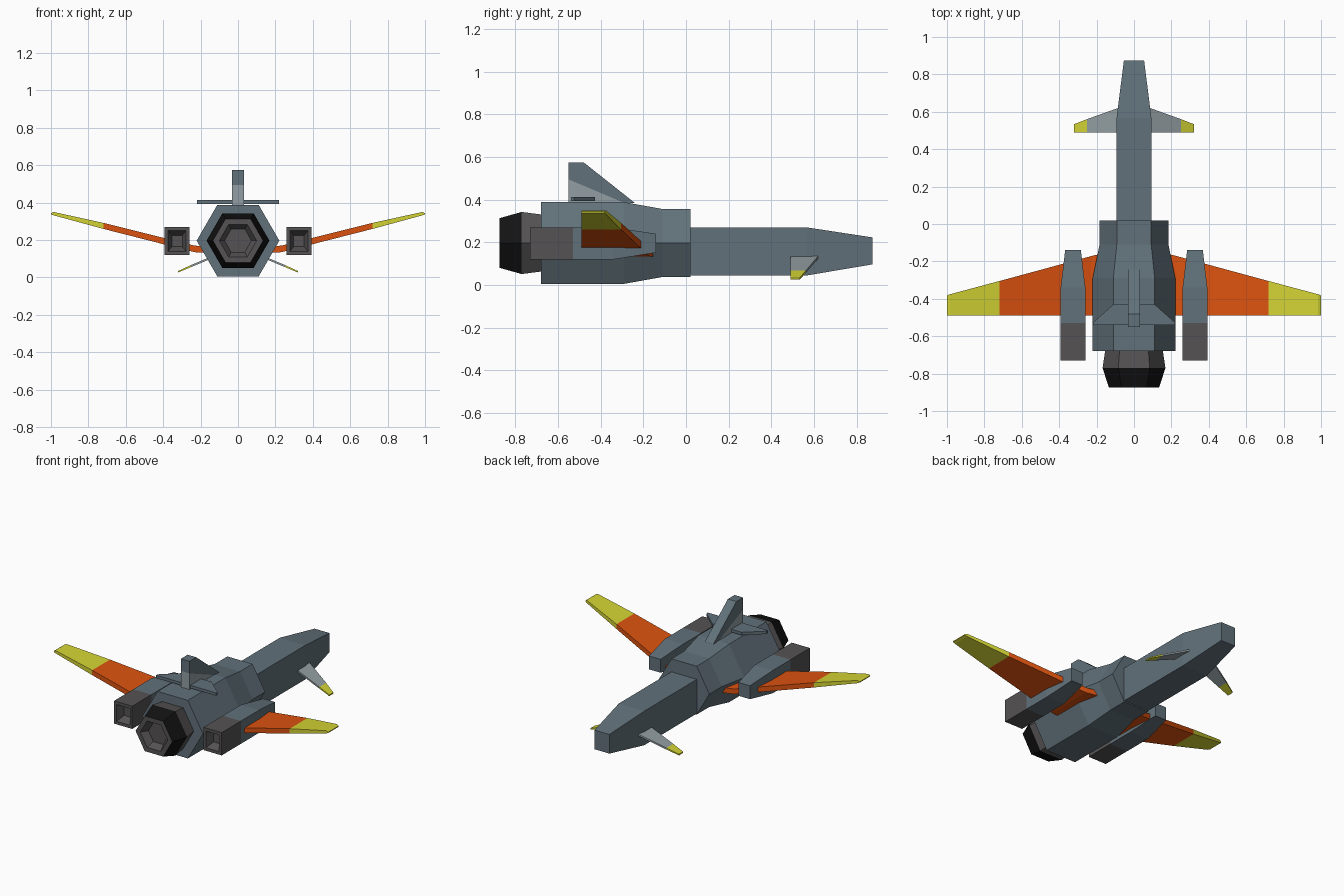
import bpy, bmesh
from math import cos, sin, pi

if "Cube" in bpy.data.objects:
    bpy.data.objects.remove(bpy.data.objects["Cube"])


def mat(name, r, g, b):
    m = bpy.data.materials.new(name)
    m.diffuse_color = (r, g, b, 1)
    m.use_nodes = True
    m.node_tree.nodes["Principled BSDF"].inputs["Base Color"].default_value = m.diffuse_color
    return m


BLUE = mat("blue_grey", 0.12, 0.165, 0.195)
ORANGE = mat("orange", 0.72, 0.085, 0.005)
YELLOW = mat("yellow", 0.65, 0.65, 0.035)
PALE = mat("pale_grey", 0.29, 0.34, 0.36)
DARK = mat("dark_grey", 0.09, 0.085, 0.085)
BLACK = mat("black", 0.006, 0.006, 0.006)


def loft(name, rings, mats, mirror=False):
    """Skin equal-length rings; mats holds one material per segment."""
    me = bpy.data.meshes.new(name)
    ob = bpy.data.objects.new(name, me)
    bpy.context.collection.objects.link(ob)
    slots = list(dict.fromkeys(mats))
    for m in slots:
        me.materials.append(m)
    bm = bmesh.new()
    vs = [[bm.verts.new(p) for p in ring] for ring in rings]
    n = len(vs[0])
    for a, b, m in zip(vs, vs[1:], mats):
        for i in range(n):
            j = (i + 1) % n
            bm.faces.new((a[i], a[j], b[j], b[i])).material_index = slots.index(m)
    bm.faces.new(vs[0]).material_index = slots.index(mats[0])
    bm.faces.new(vs[-1]).material_index = slots.index(mats[-1])
    bmesh.ops.recalc_face_normals(bm, faces=bm.faces)
    bm.to_mesh(me)
    bm.free()
    if mirror:
        ob.modifiers.new("Mirror", 'MIRROR').use_mirror_merge = False
    return ob


def hexagon(y, r, z=0.197):
    return [(r * cos(k * pi / 3), y, z + r * sin(k * pi / 3)) for k in range(6)]


def rect(y, hw, z0, z1, x=0):
    return [(x - hw, y, z0), (x + hw, y, z0), (x + hw, y, z1), (x - hw, y, z1)]


def section(x, back, front, z0, z1, zf0=None, zf1=None):
    return [(x, back, z0), (x, front, z0 if zf0 is None else zf0),
            (x, front, z1 if zf1 is None else zf1), (x, back, z1)]


def plate(name, outline, axis, a, b, m):
    place = (lambda p, t: (t, *p)) if axis == 'X' else (lambda p, t: (*p, t))
    return loft(name, [[place(p, t) for p in outline] for t in (a, b)], [m])


# Hexagonal rear hull and box-shaped nose
loft("rear_hull", [hexagon(y, r) for y, r in
     ((-0.68, 0.221), (-0.29, 0.221), (-0.11, 0.184), (0.02, 0.184))], [BLUE] * 3)
loft("nose", [rect(0.0, 0.093, 0.045, 0.27), rect(0.567, 0.093, 0.045, 0.27),
              rect(0.875, 0.054, 0.097, 0.223)], [BLUE] * 2)

# Main nozzle with recessed end
loft("main_nozzle", [hexagon(y, r) for y, r in
     ((-0.67, 0.153), (-0.77, 0.168), (-0.875, 0.134), (-0.875, 0.1), (-0.83, 0.072))],
     [DARK, BLACK, DARK, DARK])

# Side engines: tapered front and recessed exhaust
loft("side_engine", [
    rect(-0.14, 0.042, 0.152, 0.24, 0.326), rect(-0.34, 0.066, 0.12, 0.27, 0.326),
    rect(-0.53, 0.066, 0.12, 0.27, 0.326), rect(-0.73, 0.066, 0.12, 0.27, 0.326),
    rect(-0.73, 0.048, 0.14, 0.25, 0.326), rect(-0.68, 0.028, 0.165, 0.225, 0.326)],
    [BLUE, BLUE, DARK, DARK, DARK], True)

# Main wings with coloured tips
loft("wing", [
    section(0.10, -0.49, -0.14, 0.132, 0.165), section(0.23, -0.49, -0.172, 0.135, 0.17),
    section(0.72, -0.49, -0.305, 0.26, 0.292), section(0.985, -0.49, -0.376, 0.332, 0.35),
    section(1.0, -0.49, -0.382, 0.338, 0.344)],
    [ORANGE, ORANGE, YELLOW, YELLOW], True)

# Drooping front winglets
loft("front_winglet", [
    section(0.08, 0.49, 0.622, 0.127, 0.139), section(0.25, 0.49, 0.561, 0.056, 0.067),
    section(0.322, 0.49, 0.533, 0.026, 0.034)], [PALE, YELLOW], True)

# Two-tone tail fin and tailplane
plate("fin_base", [(-0.55, 0.385), (-0.29, 0.385), (-0.55, 0.495)],
      'X', -0.031, 0.031, PALE)
plate("fin", [(-0.55, 0.495), (-0.29, 0.385), (-0.24, 0.385), (-0.48, 0.575), (-0.55, 0.575)],
      'X', -0.031, 0.031, BLUE)
plate("tailplane", [(-0.218, -0.54), (0.218, -0.54), (0.218, -0.525), (0.107, -0.427),
                    (-0.107, -0.427), (-0.218, -0.525)], 'Z', 0.394, 0.413, BLUE)
